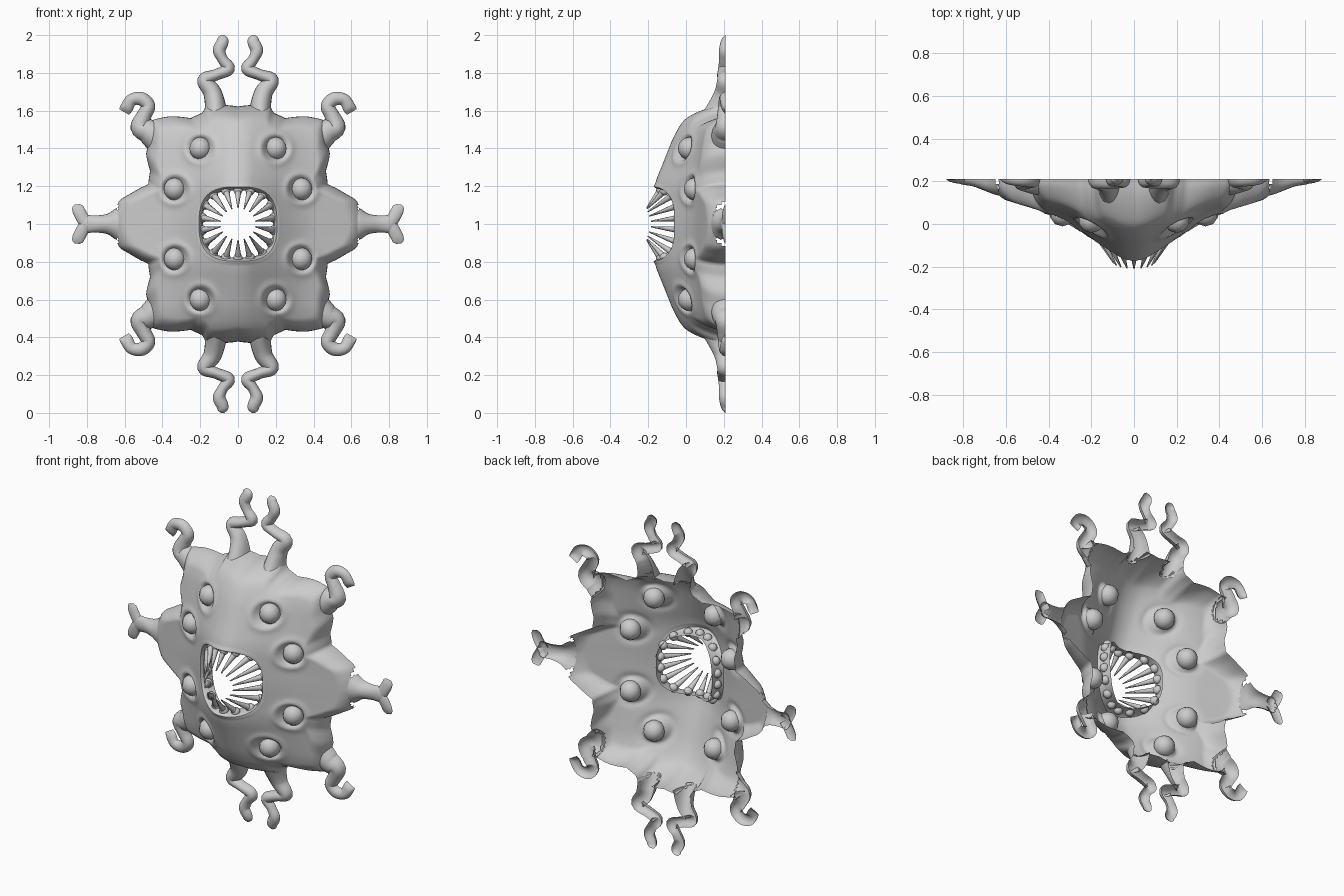
import bpy, bmesh, math
from mathutils import Vector

if "Cube" in bpy.data.objects:
    bpy.data.objects.remove(bpy.data.objects["Cube"])

BACK, CZ = 0.21, 1.0      # open back plane, centre height


def lerp(tab, v):
    for (a, p), (b, q) in zip(tab, tab[1:]):
        if v <= b:
            return p + (q - p) * max(0, (v - a) / (b - a))
    return tab[-1][1]


def soft(tab, v, w):
    return sum(lerp(tab, abs(v + w * k / 4)) for k in range(-4, 5)) / 9


def finish(bm, name, angle=50):
    bmesh.ops.recalc_face_normals(bm, faces=bm.faces)
    me = bpy.data.meshes.new(name)
    bm.to_mesh(me)
    bm.free()
    ob = bpy.data.objects.new(name, me)
    bpy.context.collection.objects.link(ob)
    bpy.ops.object.select_all(action='DESELECT')
    ob.select_set(True)
    bpy.context.view_layer.objects.active = ob
    bpy.ops.object.shade_smooth_by_angle(angle=math.radians(angle))
    return ob


def skin(bm, rows, closed, buried):
    """Join rows of points with quads, leaving out those hidden inside other parts."""
    vs = [[bm.verts.new(p) for p in r] for r in rows]
    n = len(rows[0])
    for a, b in zip(vs, vs[1:]):
        for i in range(n if closed else n - 1):
            j = (i + 1) % n
            quad = (a[i], a[j], b[j], b[i])
            if not all(buried(*v.co) for v in quad):
                bm.faces.new(quad)
    bmesh.ops.delete(bm, geom=[v for v in bm.verts if not v.link_faces], context='VERTS')


# Body relief: crest along the middle, sloping away to both sides
CREST = [(0, -.19), (.21, -.172), (.32, -.125), (.48, -.06), (.57, 0), (.64, .08)]
SIDE = [(0, -.01), (.11, .045), (.2, .115), (.35, .21), (.6, .28), (.7, .31)]
FADE = [(0, 1.1), (.2, 1.03), (.4, .8), (.55, .65)]
EYES = [(.2, .4), (.335, .185)]
OUT = [(.672, 0), (.66, .06), (.63, .125), (.57, .16), (.475, .21), (.465, .28),
       (.487, .37), (.47, .435), (.455, .55), (.36, .57), (.25, .56),
       (.185, .59), (.168, .63), (.07, .63), (0, .622)]
RADIUS = [(math.atan2(z, x), math.hypot(x, z)) for x, z in OUT]


def height(x, z):
    x, z = abs(x), abs(z)
    return min(.19, soft(CREST, z, .05) + soft(SIDE, x, .07) * soft(FADE, z, .06) - .006)


def mouth(c, s):          # rounded-square mouth radius
    return ((abs(c) / .222) ** 2.8 + (abs(s) / .212) ** 2.8) ** (-1 / 2.8)


def outline(a):
    a = abs((a + math.pi) % (2 * math.pi) - math.pi)
    return lerp(RADIUS, min(a, math.pi - a))


def surface(x, z):        # front of the body, None outside it
    r, r1 = math.hypot(x, z), outline(math.atan2(z, x))
    if r > r1 + 1e-5:
        return None
    y = height(x, z)
    for ex, ez in EYES:   # eye sockets
        d = math.hypot(abs(x) - ex, abs(z) - ez)
        y += .03 * math.exp(-(d / .062) ** 6) - .008 * math.exp(-((d - .078) / .02) ** 2)
    e = max(0, min(1, (r1 - r) / .08))
    return BACK - (BACK - y) * math.sqrt(max(0, 1 - (1 - e) ** 2))


# Tentacle guides in one quadrant: (x, z, half width, depth)
TOP = [(.118, .54, .07, .15), (.12, .625, .056, .10), (.138, .70, .048, .06),
       (.178, .762, .038, .045), (.115, .79, .03, .045), (.05, .822, .034, .04),
       (.08, .87, .028, .035), (.1, .918, .033, .035), (.083, .96, .032, .028),
       (.081, .985, .026, .018), (.08, 1.0, .008, .003)]
CORNER = [(.42, .45, .08, .08), (.475, .49, .066, .07), (.518, .515, .052, .055),
          (.497, .575, .040, .045), (.474, .625, .036, .04), (.51, .662, .036, .035),
          (.562, .658, .032, .03), (.59, .615, .034, .022), (.603, .593, .03, .003)]
ARM = [(.58, 0, .14, .085), (.64, 0, .09, .075), (.69, 0, .055, .058),
       (.75, 0, .045, .035), (.81, 0, .047, .024), (.83, 0, .03, .014)]
PRONG = [(.80, .0, .036, .022), (.825, .035, .034, .02), (.843, .07, .033, .015),
         (.85, .092, .028, .008), (.852, .104, .014, .002)]


def spline(pts):
    P = [Vector(p) for p in pts]
    P = [2 * P[0] - P[1]] + P + [2 * P[-1] - P[-2]]
    path = []
    for i in range(1, len(P) - 2):
        a, b, c, d = P[i - 1:i + 3]
        for k in range(6):
            t = k / 6
            path.append(.5 * (2 * b + (c - a) * t + (2 * a - 5 * b + 4 * c - d) * t * t
                              + (3 * b - a - 3 * c + d) * t ** 3))
    return path + [P[-2]]


PATHS = {n: spline(p) for n, p in (("long_tentacle", TOP), ("corner_tentacle", CORNER),
                                   ("side_arm", ARM), ("arm_prong", PRONG))}


def in_tentacle(x, y, z):
    x, z = abs(x), abs(z - CZ)
    for name in ("long_tentacle", "corner_tentacle", "side_arm"):
        for p in PATHS[name][:16]:
            d = math.hypot(x - p[0], z - p[1]) / p[2]
            if d < 1 and y > BACK - p[3] * math.sqrt(1 - d * d) + .002:
                return True
    return False


def in_body(x, y, z):
    s = surface(x, z - CZ)
    return s is not None and y > s


# Body shell with a lip rolling into the mouth
N, M = 240, 44
angles = [2 * math.pi * i / N for i in range(N)]
rows = []
for k, dy in ((.84, .075), (.86, .03), (.89, .004), (.93, -.008), (.98, -.004)):
    row = []
    for a in angles:
        c, s = math.cos(a), math.sin(a)
        r = mouth(c, s)
        row.append((c * r * k, height(c * r, s * r) + dy, CZ + s * r * k))
    rows.append(row)
for j in range(M + 1):
    t = 1 - (1 - j / M) ** 1.35
    row = []
    for a in angles:
        c, s = math.cos(a), math.sin(a)
        r0, r1 = mouth(c, s), outline(a)
        r = r0 + (r1 - r0) * t
        row.append((c * r, surface(c * r, s * r), CZ + s * r))
    rows.append(row)
bm = bmesh.new()
skin(bm, rows, True, in_tentacle)
finish(bm, "body_shell", 60)

# Eyes
for sx in (1, -1):
    for sz in (1, -1):
        for ex, ez in EYES:
            bm = bmesh.new()
            bmesh.ops.create_uvsphere(bm, u_segments=10, v_segments=8, radius=.06)
            bmesh.ops.translate(bm, verts=bm.verts,
                                vec=(sx * ex, height(ex, ez) + .026, CZ + sz * ez))
            finish(bm, "eye")


# Tentacles: half tubes open at the back
def tentacle(name, sx, sz):
    path, rows = PATHS[name], []
    for i, p in enumerate(path):
        q = path[min(i + 1, len(path) - 1)] - path[max(i - 1, 0)]
        n = Vector((-q[1], q[0])).normalized()
        rows.append([(sx * (p[0] + n.x * p[2] * math.cos(u)),
                      BACK - max(0, p[3]) * math.sin(u),
                      CZ + sz * (p[1] + n.y * p[2] * math.cos(u)))
                     for u in [math.pi * k / 10 for k in range(11)]])
    bm = bmesh.new()
    skin(bm, rows, False, in_body)
    finish(bm, name, 70)


for sx in (1, -1):
    tentacle("side_arm", sx, 1)
    for sz in (1, -1):
        for name in ("long_tentacle", "corner_tentacle", "arm_prong"):
            tentacle(name, sx, sz)

# Teeth: slim cones leaning inward and forward, each on a gum bead
T = 18
for i in range(T):
    a = 2 * math.pi * (i + .5) / T
    c, s = math.cos(a), math.sin(a)
    r = mouth(c, s)
    base = Vector((c * r * .85, height(c * r, s * r) + .03, CZ + s * r * .85))
    tip = Vector((c * .095, -.18 - .028 * abs(s), CZ + s * .085))
    d = tip - base
    bm = bmesh.new()
    bmesh.ops.create_cone(bm, cap_ends=True, segments=8, radius1=.019, radius2=.003,
                          depth=d.length)
    rot = d.to_track_quat('Z', 'Y').to_matrix()
    bmesh.ops.rotate(bm, verts=bm.verts, matrix=rot)
    bmesh.ops.translate(bm, verts=bm.verts, vec=(base + tip) / 2)
    finish(bm, "tooth")
    bm = bmesh.new()
    bmesh.ops.create_uvsphere(bm, u_segments=10, v_segments=6, radius=.026)
    bmesh.ops.translate(bm, verts=bm.verts, vec=base)
    finish(bm, "gum_bead")
